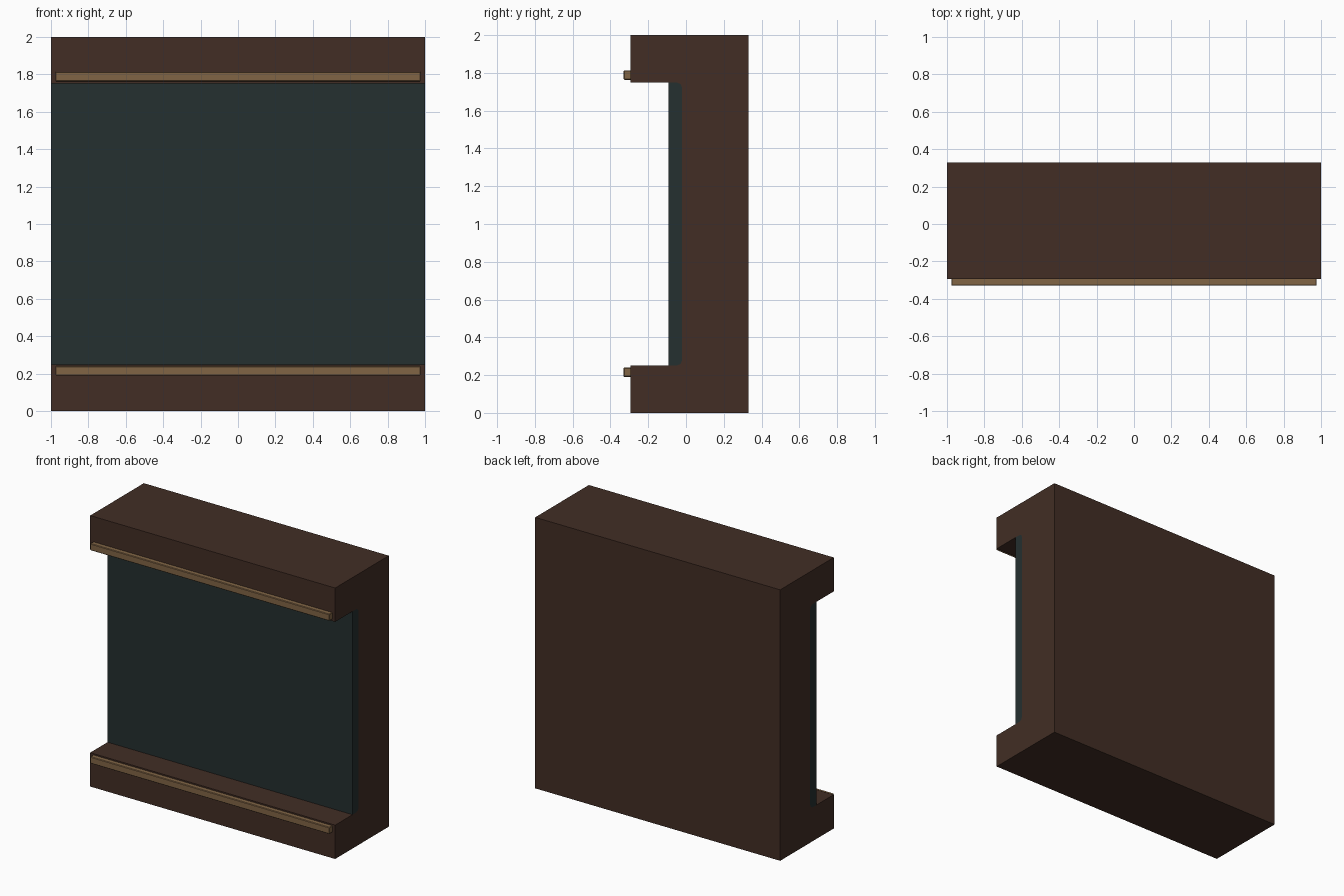
import bpy, bmesh

if "Cube" in bpy.data.objects:
    bpy.data.objects.remove(bpy.data.objects["Cube"])


def material(name, rgb):
    m = bpy.data.materials.new(name)
    m.diffuse_color = (*rgb, 1)
    m.use_nodes = True
    m.node_tree.nodes["Principled BSDF"].inputs["Base Color"].default_value = m.diffuse_color
    return m


brown = material("dark_brown_wood", (0.054, 0.027, 0.018))
teal = material("dark_teal", (0.018, 0.029, 0.029))
tan = material("tan_trim", (0.22, 0.13, 0.06))


def extrude_x(name, profile, x0, x1, mat):
    """Closed (y, z) profile extruded along x."""
    bm = bmesh.new()
    face = bm.faces.new([bm.verts.new((x0, y, z)) for y, z in profile])
    new = bmesh.ops.extrude_face_region(bm, geom=[face])["geom"]
    verts = [v for v in new if isinstance(v, bmesh.types.BMVert)]
    bmesh.ops.translate(bm, verts=verts, vec=(x1 - x0, 0, 0))
    bmesh.ops.recalc_face_normals(bm, faces=bm.faces)
    mesh = bpy.data.meshes.new(name)
    bm.to_mesh(mesh)
    bm.free()
    mesh.materials.append(mat)
    obj = bpy.data.objects.new(name, mesh)
    bpy.context.collection.objects.link(obj)
    return obj


FRONT, BACK, SEAT, PANEL = -0.295, 0.33, -0.02, -0.093
LOW, HIGH, CUT = 0.25, 1.75, 0.03

# recess outline with cut corners at its back, shared by frame and panel
recess = [(SEAT - CUT, LOW), (SEAT - 0.009, LOW + 0.009), (SEAT, LOW + CUT),
          (SEAT, HIGH - CUT), (SEAT - 0.009, HIGH - 0.009), (SEAT - CUT, HIGH)]

# C-shaped frame with solid back and two ledges
extrude_x("frame", [(BACK, 0), (BACK, 2), (FRONT, 2), (FRONT, HIGH)]
          + recess[::-1] + [(FRONT, LOW), (FRONT, 0)], -1, 1, brown)

# inset panel
extrude_x("panel", [(PANEL, LOW)] + recess + [(PANEL, HIGH)], -1, 1, teal)

# trim strips along the ledges
for name, z in (("lower_trim", 0.19), ("upper_trim", 1.763)):
    trim = extrude_x(name, [(-0.33, z), (-0.33, z + 0.05),
                            (-0.285, z + 0.05), (-0.285, z)], -0.977, 0.977, tan)
    bevel = trim.modifiers.new("soft_edges", "BEVEL")
    bevel.width = 0.004
    bevel.segments = 1
